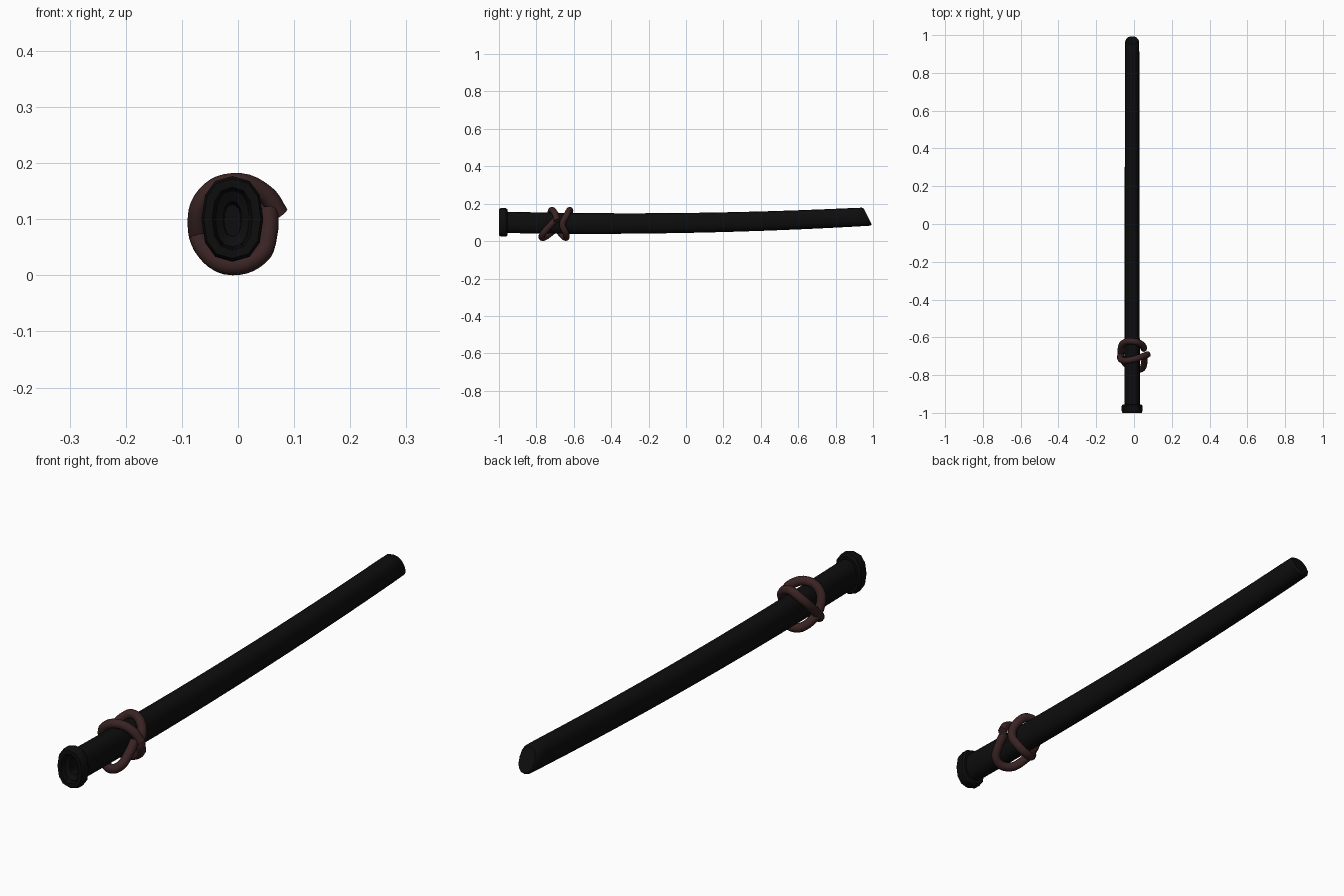
import bpy, bmesh, math
from mathutils import Vector

if "Cube" in bpy.data.objects:
    bpy.data.objects.remove(bpy.data.objects["Cube"])

CX = -0.01  # scabbard axis in x


def material(name, col):
    m = bpy.data.materials.new(name)
    m.diffuse_color = (*col, 1)
    m.use_nodes = True
    m.node_tree.nodes["Principled BSDF"].inputs["Base Color"].default_value = m.diffuse_color
    return m


black = material("black lacquer", (0.004, 0.004, 0.004))
brown = material("dark red brown cord", (0.042, 0.017, 0.017))


def axis_z(y):
    # gentle upward sweep towards the tip
    return 0.094 + 0.036 * ((y + 0.4) / 1.35) ** 2


def smooth(ob, angle):
    bpy.ops.object.select_all(action='DESELECT')
    ob.select_set(True)
    bpy.context.view_layer.objects.active = ob
    bpy.ops.object.shade_smooth_by_angle(angle=math.radians(angle))


def loft(name, rings, n, closed=False, power=0.85):
    """Rings are (y, half width, half height, end shear)."""
    bm = bmesh.new()
    loops = []
    for y, hw, hh, shear in rings:
        loop = []
        for i in range(n):
            a = 2 * math.pi * i / n
            c, s = math.cos(a), math.sin(a)
            dx = hw * math.copysign(abs(c) ** power, c)
            dz = hh * math.copysign(abs(s) ** power, s)
            loop.append(bm.verts.new((CX + dx, y + shear * dz, axis_z(y) + dz)))
        loops.append(loop)
    pairs = list(zip(loops, loops[1:]))
    if closed:
        pairs.append((loops[-1], loops[0]))
    else:
        bm.faces.new(loops[0])
        bm.faces.new(loops[-1])
    for a, b in pairs:
        for i in range(n):
            j = (i + 1) % n
            bm.faces.new((a[i], a[j], b[j], b[i]))
    bmesh.ops.recalc_face_normals(bm, faces=bm.faces)
    me = bpy.data.meshes.new(name)
    bm.to_mesh(me)
    bm.free()
    me.materials.append(black)
    ob = bpy.data.objects.new(name, me)
    bpy.context.collection.objects.link(ob)
    smooth(ob, 35)
    return ob


# Scabbard body: blade slot, mouth rim, long curved shell, slanted tip
body = [(-0.85, 0.014, 0.028, 0), (-0.975, 0.016, 0.031, 0),
        (-0.985, 0.030, 0.050, 0), (-0.975, 0.040, 0.057, 0)]
for k in range(13):
    y = -0.95 + k * 1.85 / 12
    t = k / 12
    body.append((y, 0.041 - 0.003 * t, 0.057 - 0.007 * t, 0))
body += [(0.963, 0.037, 0.048, -0.5), (0.972, 0.031, 0.042, -0.5)]
loft("scabbard_body", body, 16)

# Mouth collar
loft("mouth_collar", [(-0.985, 0.030, 0.051, 0), (-1.0, 0.036, 0.056, 0),
                      (-1.0, 0.051, 0.071, 0), (-0.990, 0.055, 0.076, 0),
                      (-0.963, 0.055, 0.076, 0), (-0.955, 0.049, 0.070, 0),
                      (-0.955, 0.038, 0.055, 0)], 12, closed=True)

# Cord wound twice around the scabbard
path = [(0.074, -0.69, 0.108), (0.048, -0.70, 0.145), (-0.01, -0.718, 0.166),
        (-0.058, -0.722, 0.142), (-0.073, -0.705, 0.095), (-0.055, -0.67, 0.042),
        (-0.01, -0.642, 0.018), (0.036, -0.642, 0.04), (0.052, -0.66, 0.09),
        (0.040, -0.637, 0.14), (0.0, -0.622, 0.166), (-0.048, -0.625, 0.145),
        (-0.070, -0.66, 0.10), (-0.056, -0.725, 0.042), (-0.01, -0.765, 0.017),
        (0.038, -0.768, 0.035), (0.054, -0.735, 0.075), (0.055, -0.70, 0.112)]
cu = bpy.data.curves.new("cord", 'CURVE')
cu.dimensions = '3D'
cu.bevel_depth = 0.017
cu.bevel_resolution = 3
cu.resolution_u = 5
cu.use_fill_caps = True
sp = cu.splines.new('BEZIER')
sp.bezier_points.add(len(path) - 1)
for bp, co in zip(sp.bezier_points, path):
    bp.co = Vector(co)
    bp.handle_left_type = bp.handle_right_type = 'AUTO'
cu.materials.append(brown)
cord = bpy.data.objects.new("cord", cu)
bpy.context.collection.objects.link(cord)
bpy.ops.object.select_all(action='DESELECT')
cord.select_set(True)
bpy.context.view_layer.objects.active = cord
bpy.ops.object.convert(target='MESH')
smooth(bpy.context.view_layer.objects.active, 50)
